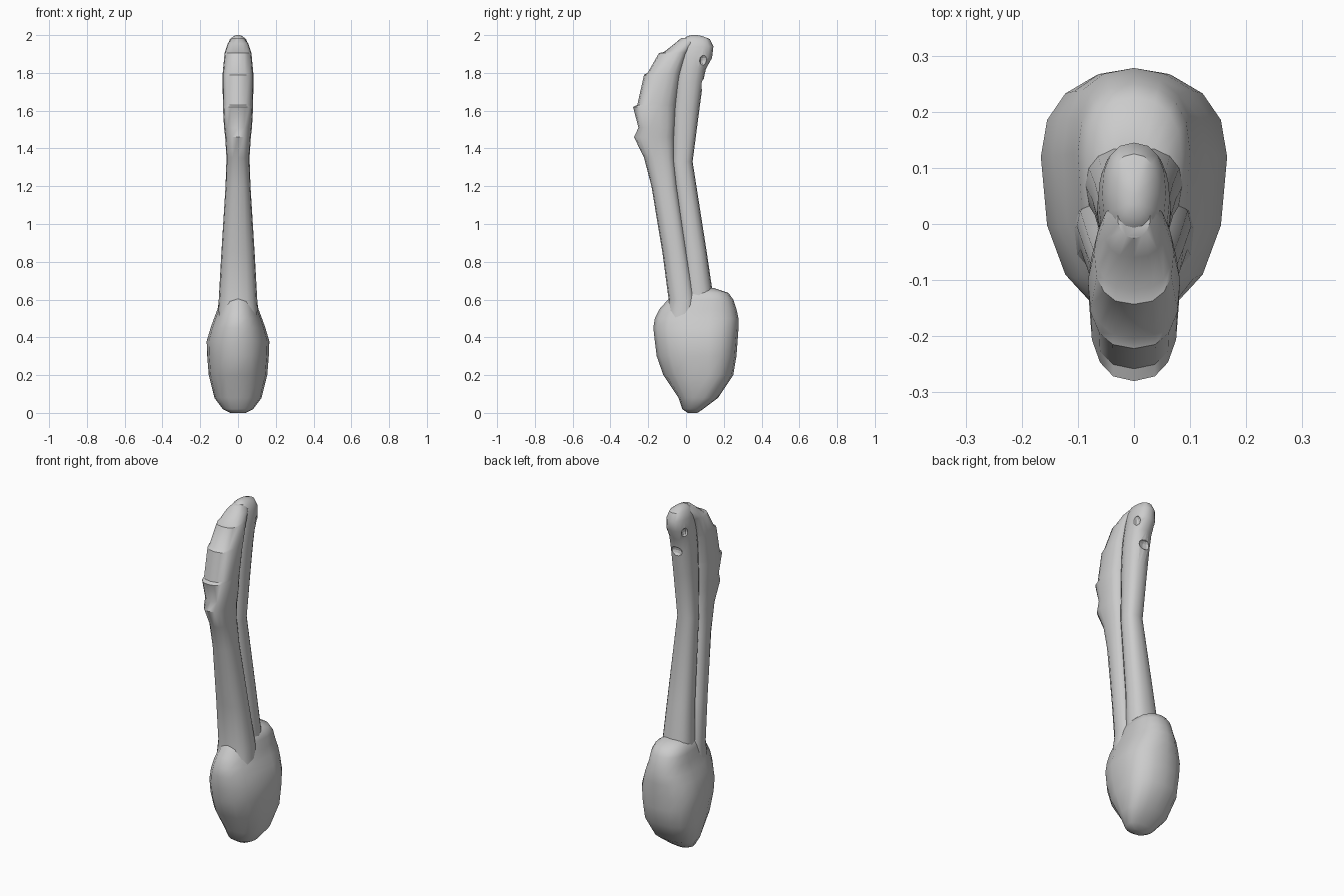
import bpy, bmesh
from math import sin, cos, pi


def loft(name, rings, sides=16, widest=0.5, power=0.9, angle=0.7):
    """Skin horizontal oval rings given as (z, front y, back y, half width)."""
    bm = bmesh.new()
    loops = []
    for z, yf, yb, hx in rings:
        yc = yf + (yb - yf) * widest
        loop = []
        for i in range(sides):
            t = 2 * pi * i / sides
            c, s = cos(t), sin(t)
            x = hx * abs(c) ** power * (1 if c > 0 else -1)
            reach = (yb - yc) if s > 0 else (yc - yf)
            y = yc + reach * abs(s) ** power * (1 if s > 0 else -1)
            loop.append(bm.verts.new((x, y, z)))
        loops.append(loop)
    for a, b in zip(loops, loops[1:]):
        for i in range(sides):
            j = (i + 1) % sides
            bm.faces.new((a[i], a[j], b[j], b[i]))
    bm.faces.new(loops[0][::-1])
    bm.faces.new(loops[-1])
    bmesh.ops.recalc_face_normals(bm, faces=bm.faces)
    me = bpy.data.meshes.new(name)
    bm.to_mesh(me)
    bm.free()
    ob = bpy.data.objects.new(name, me)
    bpy.context.collection.objects.link(ob)
    bpy.ops.object.select_all(action='DESELECT')
    ob.select_set(True)
    bpy.context.view_layer.objects.active = ob
    bpy.ops.object.shade_smooth_by_angle(angle=angle)
    return ob


def dent(target, loc, size):
    """Scoop a small oval hollow out of a part."""
    bpy.ops.mesh.primitive_uv_sphere_add(segments=10, ring_count=6, location=loc)
    cutter = bpy.context.object
    cutter.scale = size
    cutter.hide_render = True
    bpy.context.view_layer.objects.active = target
    mod = target.modifiers.new("dent", 'BOOLEAN')
    mod.operation = 'DIFFERENCE'
    mod.object = cutter
    bpy.ops.object.modifier_apply(modifier=mod.name)
    bpy.data.objects.remove(cutter, do_unlink=True)


# Heavy egg-shaped base, wider towards the back
loft("base_bulb", [
    (0.00, 0.01, 0.06, 0.04), (0.02, -0.02, 0.09, 0.08), (0.08, -0.04, 0.17, 0.125),
    (0.20, -0.12, 0.25, 0.155), (0.30, -0.155, 0.267, 0.163), (0.38, -0.165, 0.273, 0.166),
    (0.45, -0.173, 0.278, 0.145), (0.50, -0.165, 0.278, 0.127), (0.55, -0.14, 0.267, 0.108),
    (0.60, -0.095, 0.25, 0.10), (0.635, -0.07, 0.225, 0.085), (0.66, -0.03, 0.15, 0.05),
], widest=0.65, power=0.88)

# Front stem strand with stepped plates on its upper front
loft("front_strand", [
    (0.50, -0.11, 0.06, 0.108), (0.60, -0.092, 0.055, 0.102), (0.85, -0.125, 0.01, 0.088),
    (1.20, -0.183, -0.045, 0.066), (1.35, -0.222, -0.06, 0.061),
    (1.46, -0.275, -0.06, 0.068), (1.51, -0.252, -0.058, 0.074),
    (1.62, -0.28, -0.05, 0.080), (1.63, -0.258, -0.05, 0.080),
    (1.79, -0.222, -0.025, 0.082), (1.80, -0.203, -0.022, 0.081),
    (1.905, -0.143, 0.012, 0.071), (1.91, -0.118, 0.015, 0.069),
    (1.955, -0.06, 0.04, 0.055), (1.985, -0.025, 0.06, 0.03),
], widest=0.6, power=0.8)

# Back stem strand ending in a rounded head
back = loft("back_strand", [
    (0.55, 0.0, 0.155, 0.090), (0.66, -0.01, 0.138, 0.085), (0.85, -0.02, 0.11, 0.075),
    (1.33, -0.075, 0.035, 0.056), (1.60, -0.07, 0.070, 0.062), (1.75, -0.06, 0.090, 0.066),
    (1.82, -0.05, 0.105, 0.066), (1.88, -0.045, 0.138, 0.064), (1.94, -0.035, 0.145, 0.057),
    (1.98, -0.015, 0.125, 0.042), (1.995, 0.01, 0.085, 0.022), (2.00, 0.03, 0.06, 0.008),
], power=0.85)

# Small hollows on the sides and back of the head
for side in (-1, 1):
    dent(back, (side * 0.062, 0.095, 1.865), (0.02, 0.024, 0.03))
dent(back, (0, 0.092, 1.74), (0.04, 0.022, 0.028))
